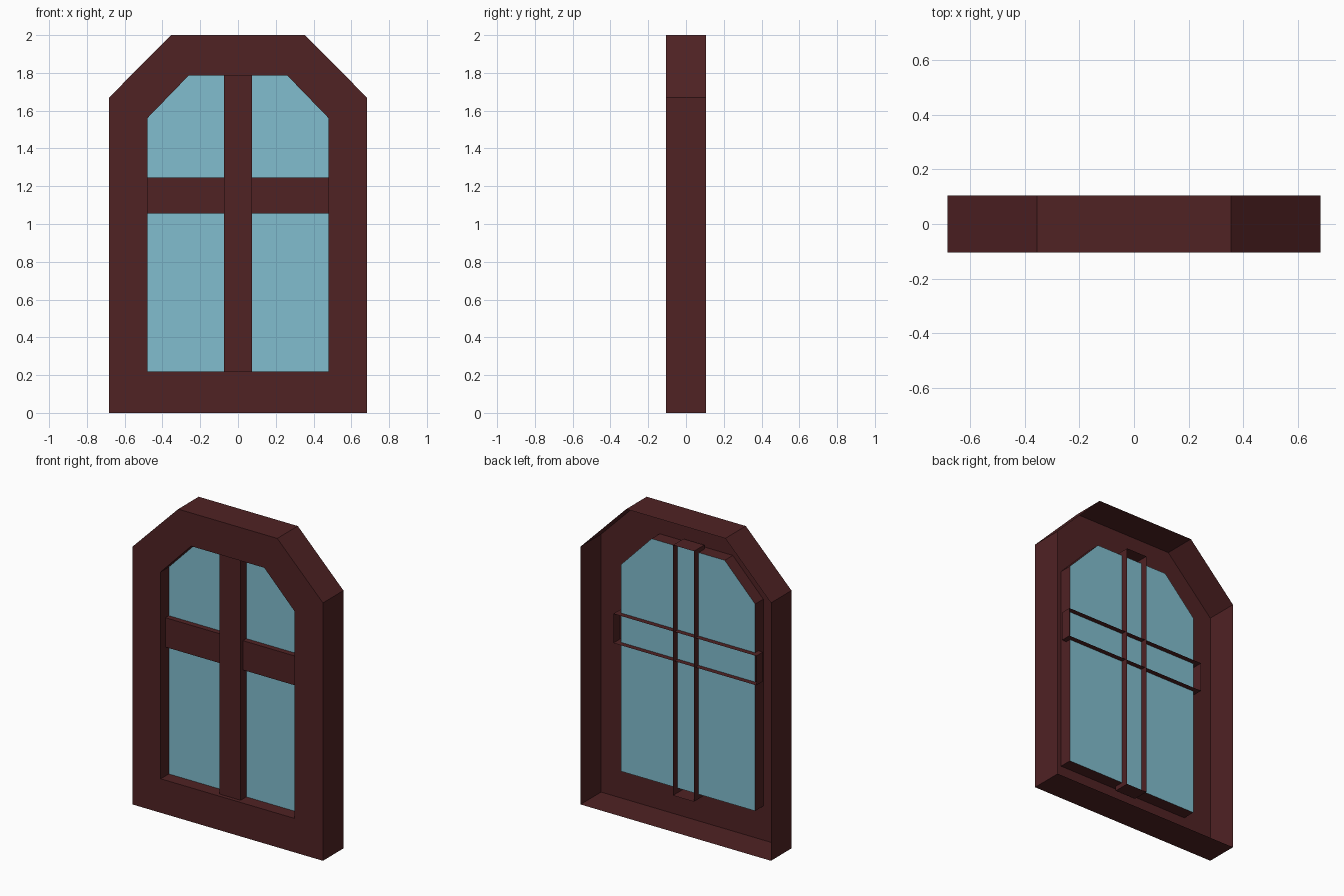
import bpy
import bmesh

cube = bpy.data.objects.get("Cube")
if cube:
    bpy.data.objects.remove(cube, do_unlink=True)


def make_material(name, color):
    mat = bpy.data.materials.new(name)
    mat.use_nodes = True
    mat.diffuse_color = color
    mat.node_tree.nodes["Principled BSDF"].inputs["Base Color"].default_value = color
    return mat


wood = make_material("dark red wood", (0.080, 0.0160, 0.0175, 1))
pane = make_material("pale blue glass", (0.220, 0.510, 0.620, 1))


def arch(half_width, bottom, shoulder, half_top, top):
    """Six-sided window outline, counter-clockwise seen from the front."""
    right = [(half_width, bottom), (half_width, shoulder), (half_top, top)]
    left = [(-x, z) for x, z in reversed(right)]
    return right + left


def rectangle(half_width, bottom, top):
    return [(-half_width, bottom), (half_width, bottom),
            (half_width, top), (-half_width, top)]


def loft(name, sections, mat, cap=False):
    """Join (outline, y) sections with quads; optionally close the last one."""
    bm = bmesh.new()
    rings = [[bm.verts.new((x, y, z)) for x, z in outline] for outline, y in sections]
    for a, b in zip(rings, rings[1:]):
        n = len(a)
        for i in range(n):
            j = (i + 1) % n
            bm.faces.new((a[i], a[j], b[j], b[i]))
    if cap:
        bm.faces.new(rings[-1])
    mesh = bpy.data.meshes.new(name)
    bm.to_mesh(mesh)
    bm.free()
    mesh.materials.append(mat)
    obj = bpy.data.objects.new(name, mesh)
    bpy.context.collection.objects.link(obj)
    return obj


outer = arch(0.682, 0, 1.67, 0.355, 2)
opening = arch(0.48, 0.22, 1.56, 0.262, 1.785)
depth = 0.105
glass_y = -0.022

# Frame shell, open at the back, with a recess leading to the glass
loft("window_frame",
     [(outer, depth), (outer, -depth), (opening, -depth), (opening, glass_y)], wood)

# Glass sheet closing the recess
loft("glass_pane", [(opening, glass_y)], pane, cap=True)

# Glazing bars, hollow from behind and running slightly past the opening
upright = rectangle(0.075, 0.19, 1.812)
loft("vertical_bar", [(upright, 0.026), (upright, -0.08)], wood, cap=True)
crosspiece = rectangle(0.512, 1.055, 1.245)
loft("horizontal_bar", [(crosspiece, 0.012), (crosspiece, -0.057)], wood, cap=True)
